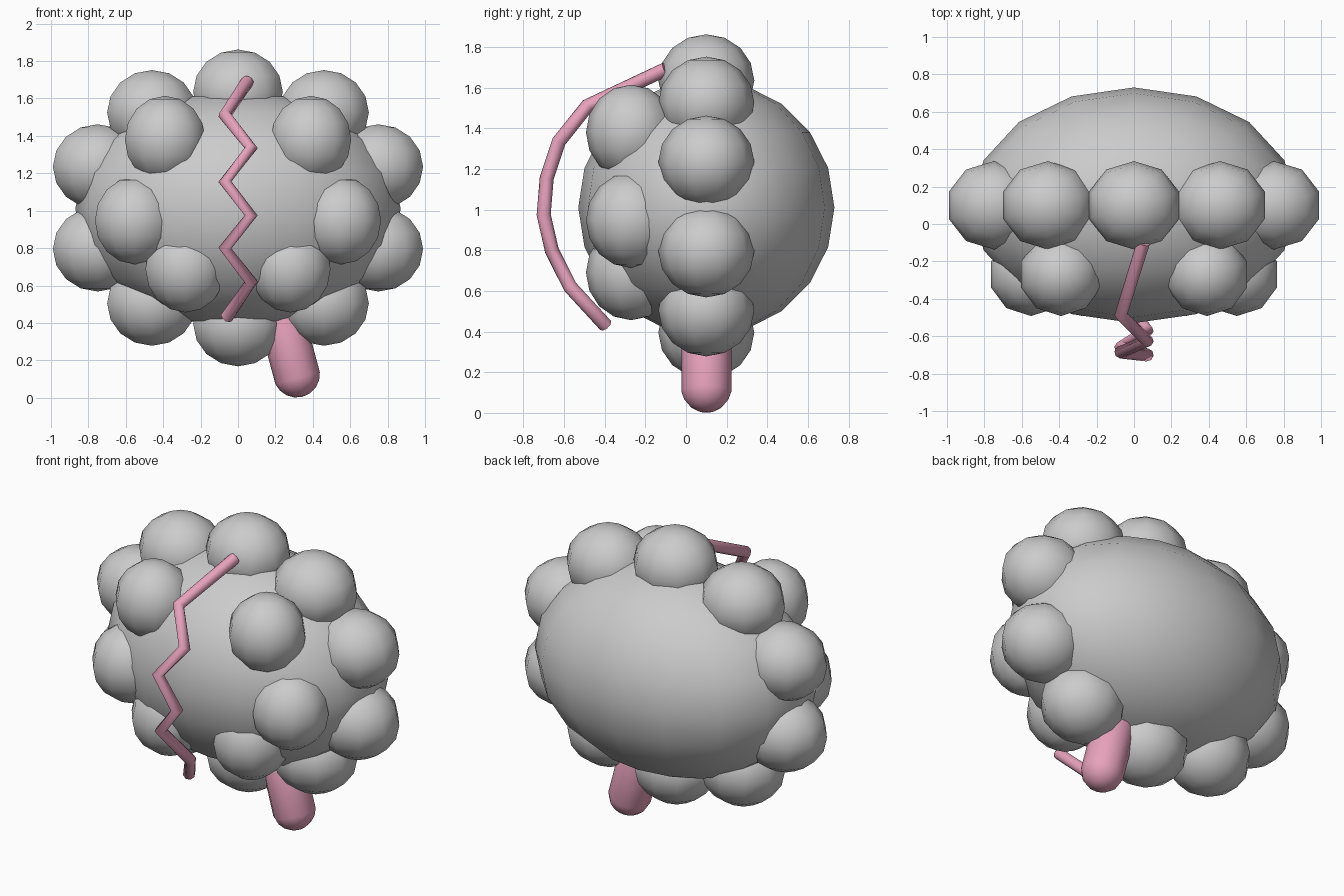
import bpy, math

if "Cube" in bpy.data.objects:
    bpy.data.objects.remove(bpy.data.objects["Cube"])

pink = bpy.data.materials.new("pink")
pink.diffuse_color = (0.8, 0.36, 0.5, 1)
pink.use_nodes = True
pink.node_tree.nodes["Principled BSDF"].inputs["Base Color"].default_value = pink.diffuse_color


def ball(name, loc, radii, segs=10, rings=8):
    bpy.ops.mesh.primitive_uv_sphere_add(segments=segs, ring_count=rings, radius=1, location=loc)
    ob = bpy.context.object
    ob.name = name
    ob.scale = radii
    bpy.ops.object.transform_apply(location=False, rotation=False, scale=True)
    bpy.ops.object.shade_smooth()
    return ob


# Main body
ball("body", (0, 0.1, 1.01), (0.87, 0.63, 0.63), 16, 10)

# Ring of lobes around the rim
MID = 1.015
rim = [(0, 0.62), (0.46, 0.51), (0.75, 0.22)]
for x, dz in rim:
    for sx in ((1, -1) if x else (1,)):
        for sz in (1, -1):
            ball("rim_lobe", (sx * x, 0.1, MID + sz * dz), (0.252, 0.236, 0.227))

# Lobes on the front face
for x, z in [(0.39, 1.38), (0.55, 0.947), (0.28, 0.69)]:
    for sx in (1, -1):
        ball("front_lobe", (sx * x, -0.27, z), (0.226, 0.222, 0.234))

# Stem: a capsule leaning outwards at the bottom
stem = ball("stem", (0.313, 0.1, 0.126), (0.125, 0.125, 0.125), 12, 9)
for v in stem.data.vertices:
    if v.co.z > 0:
        v.co.z += 0.28
stem.rotation_euler = (0, -math.radians(15), 0)
stem.data.materials.append(pink)

# Zigzag strand standing off the front
path = [(0.05, -0.10, 1.69), (-0.07, -0.485, 1.51), (0.07, -0.625, 1.335),
        (-0.07, -0.685, 1.155), (0.07, -0.70, 0.975), (-0.07, -0.66, 0.80),
        (0.07, -0.57, 0.62), (-0.06, -0.395, 0.43)]
curve = bpy.data.curves.new("zigzag_strand", 'CURVE')
curve.dimensions = '3D'
curve.bevel_depth = 0.035
curve.bevel_resolution = 2
curve.use_fill_caps = True
line = curve.splines.new('POLY')
line.points.add(len(path) - 1)
for p, co in zip(line.points, path):
    p.co = (*co, 1)
strand = bpy.data.objects.new("zigzag_strand", curve)
bpy.context.collection.objects.link(strand)
curve.materials.append(pink)
